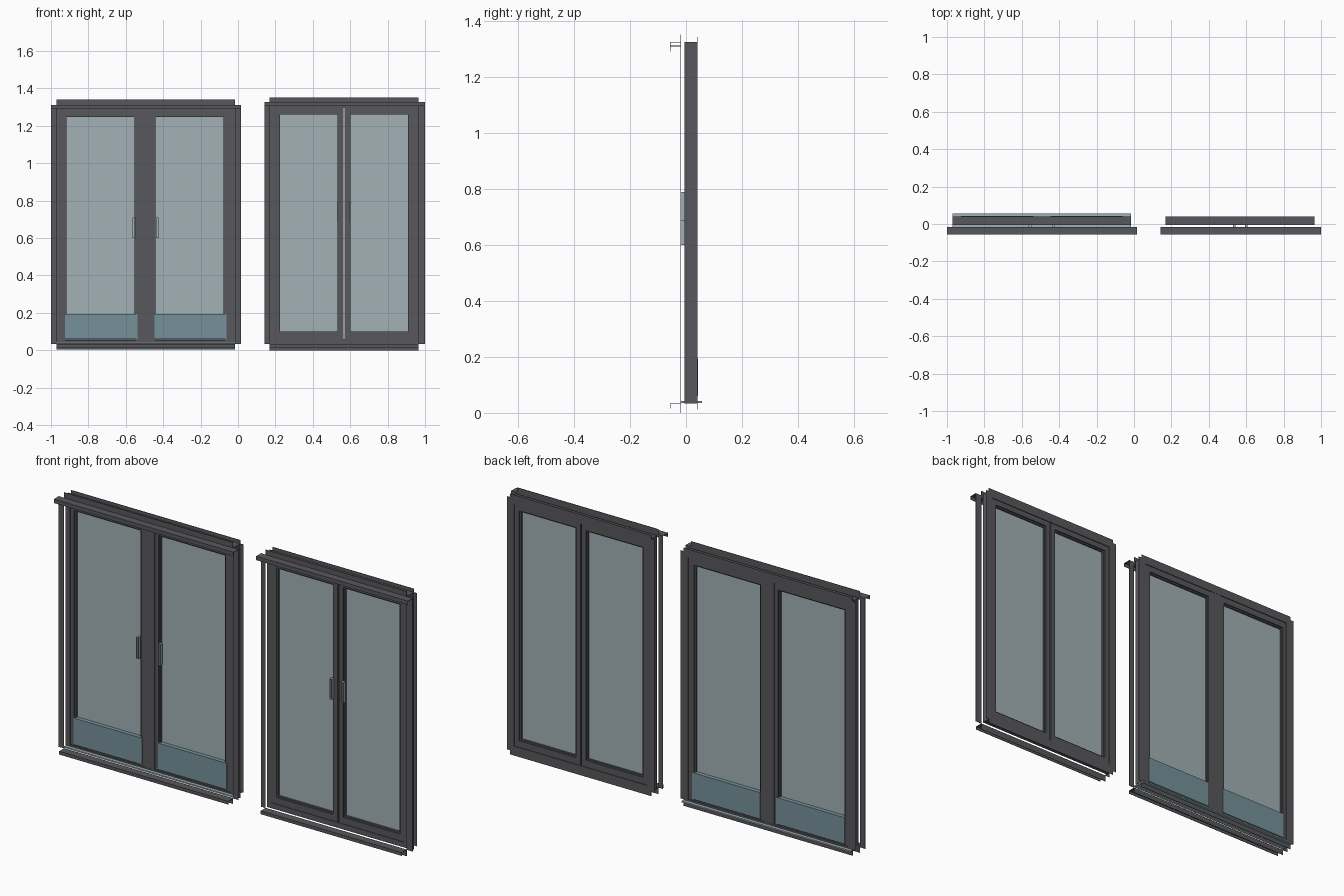
import bpy
import bmesh

cube = bpy.data.objects.get("Cube")
if cube:
    bpy.data.objects.remove(cube, do_unlink=True)


def make_material(name, rgb):
    m = bpy.data.materials.new(name)
    m.use_nodes = True
    m.diffuse_color = (*rgb, 1)
    m.node_tree.nodes["Principled BSDF"].inputs["Base Color"].default_value = (*rgb, 1)
    return m


METAL = make_material("dark grey metal", (0.098, 0.098, 0.11))
GLASS = make_material("pale glass", (0.36, 0.44, 0.465))
KICK = make_material("blue grey panel", (0.18, 0.285, 0.325))
T = 0.002  # sheet thickness


def build(name, material, boxes):
    """One object from boxes, each given as (x0, x1), (y0, y1), (z0, z1)."""
    bm = bmesh.new()
    for spans in boxes:
        cube = bmesh.ops.create_cube(bm, size=1)
        for v in cube["verts"]:
            v.co = [lo + (c + 0.5) * (hi - lo) for c, (lo, hi) in zip(v.co, spans)]
    mesh = bpy.data.meshes.new(name)
    bm.to_mesh(mesh)
    bm.free()
    mesh.materials.append(material)
    obj = bpy.data.objects.new(name, mesh)
    bpy.context.collection.objects.link(obj)


def ring(outer_x, outer_z, inner_x, inner_z, y):
    """Four rails around an opening."""
    (a, b), (c, d) = outer_x, inner_x
    (e, f), (g, h) = outer_z, inner_z
    return [((a, c), y, outer_z), ((d, b), y, outer_z),
            (inner_x, y, (e, g)), (inner_x, y, (h, f))]


def grow(span, d):
    return (span[0] - d, span[1] + d)


def door_set(label, x, z, top, bottom, jamb, head_z, panes, sashes, pane_z, sash_z, mullion):
    # Outer frame with a stepped inner lip
    inside = (sashes[0][0], sashes[-1][1])
    build(label + "_outer_frame", METAL,
          ring(x, z, inside, sash_z, (-0.005, 0.041)))

    # Sashes, glazing beads and glass
    for side, pane, sash in zip(("right", "left"), panes, sashes):
        bead = grow(pane, 0.007)
        bead_z = grow(pane_z, 0.007)
        build(f"{label}_{side}_sash", METAL,
              ring(sash, sash_z, bead, bead_z, (-0.002, 0.037)))
        build(f"{label}_{side}_glazing_bead", METAL,
              ring(bead, bead_z, pane, pane_z, (0.005, 0.03)))
        build(f"{label}_{side}_glass", GLASS, [(pane, (0.015, 0.021), pane_z)])
    if mullion:
        build(label + "_mullion", METAL, [(mullion, (-0.004, 0.04), sash_z)])

    # Back flange strips around the frame
    back = (0.039, 0.041)
    build(label + "_back_flange", METAL, [
        ((x[0] - 0.018, x[0]), back, z), ((x[1], x[1] + 0.018), back, z),
        (x, back, (0.012, z[0])), (x, back, (z[1], z[1] + 0.018))])

    # Front side trims
    sheet = (-0.019, -0.017)
    build(label + "_side_trims", METAL,
          [((jamb[0], x[0]), sheet, (0.033, head_z)),
           ((x[1], jamb[1]), sheet, (0.033, head_z))])

    # Folded head and sill trims: upright, shelf and front lip
    for part, wide, shelf_z, upright, lip in (
            ("head_trim", jamb, head_z, (head_z - 0.015, top), head_z - 0.02),
            ("sill_trim", x, 0.033, (bottom, 0.033), 0.016)):
        build(f"{label}_{part}", METAL, [
            (x, sheet, upright),
            (wide, (-0.057, -0.017), (shelf_z - T, shelf_z)),
            (wide, (-0.057, -0.055), (lip, shelf_z))])


def handles(label, left_edges, z):
    # Slim open pulls standing off the front
    for side, x0 in zip(("right", "left"), left_edges):
        x = (x0, x0 + 0.014)
        build(f"{label}_{side}_handle", GLASS,
              ring(x, z, grow(x, -T), grow(z, -T), (-0.018, -0.002)))


# Wide fixed-mullion pair
wide_panes = [(-0.917, -0.553), (-0.44, -0.077)]
wide_kicks = [(-0.925, -0.537), (-0.447, -0.062)]
door_set("wide_door", (-0.97, -0.015), (0.045, 1.311), 1.34, 0.005,
         (-1.0, 0.015), 1.312, wide_panes, [(-0.945, -0.525), (-0.468, -0.04)],
         (0.06, 1.247), (0.052, 1.285), (-0.525, -0.468))
handles("wide_door", (-0.563, -0.439), (0.6, 0.71))
for side, span in zip(("right", "left"), wide_kicks):
    build(f"wide_door_{side}_kick_panel", KICK, [(span, (-0.006, 0.042), (0.06, 0.195))])
build("wide_door_threshold", GLASS, [((-0.97, -0.015), (-0.018, 0.057), (0.036, 0.043))])

# Narrow pair with an open gap between the sashes
door_set("narrow_door", (0.168, 0.965), (0.033, 1.325), 1.352, 0.0,
         (0.142, 1.0), 1.326, [(0.225, 0.532), (0.602, 0.909)],
         [(0.192, 0.5635), (0.5705, 0.942)],
         (0.1, 1.26), (0.06, 1.295), None)
handles("narrow_door", (0.53, 0.594), (0.685, 0.79))
